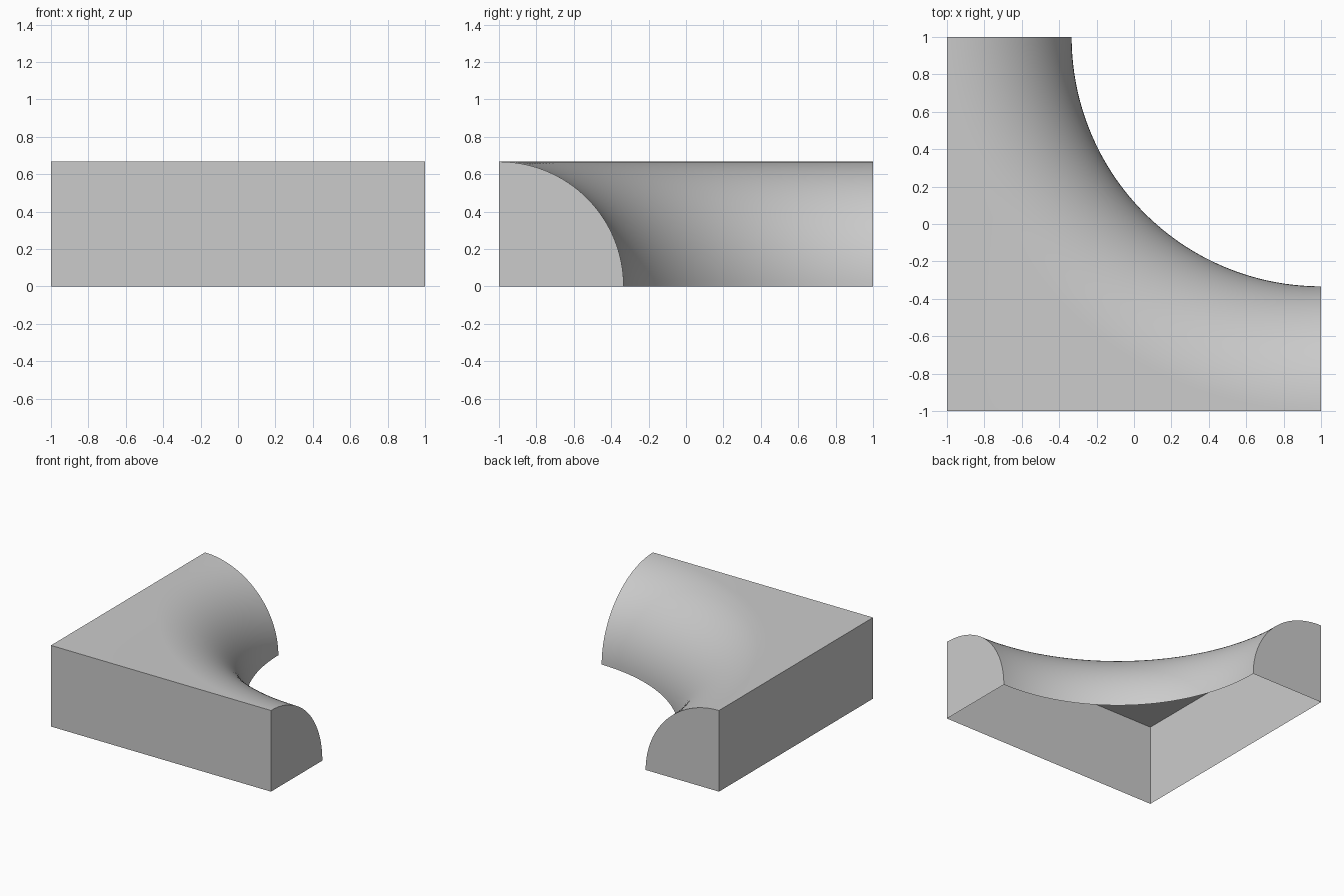
import bpy, bmesh
from math import sin, cos, pi

if "Cube" in bpy.data.objects:
    bpy.data.objects.remove(bpy.data.objects["Cube"])

H = 2 / 3              # height and radius of the quarter-round profile
CX, CY, R = 1, 1, 2    # sweep axis and outer sweep radius
SWEEP, PROF = 64, 32   # segments along the bend and across the profile

bm = bmesh.new()

# Quarter-round profile swept a quarter turn around the vertical axis
grid = []
for i in range(SWEEP + 1):
    a = pi + pi / 2 * i / SWEEP
    ring = []
    for j in range(PROF + 1):
        t = pi / 2 * j / PROF
        r = R - H * cos(t)
        ring.append(bm.verts.new((CX + r * cos(a), CY + r * sin(a), H * sin(t))))
    grid.append(ring)
for r0, r1 in zip(grid, grid[1:]):
    for j in range(PROF):
        bm.faces.new((r0[j], r1[j], r1[j + 1], r0[j + 1]))

# Flat top between the bend and the outer corner
corner_top = bm.verts.new((-1, -1, H))
corner_low = bm.verts.new((-1, -1, 0))
for r0, r1 in zip(grid, grid[1:]):
    bm.faces.new((r0[-1], r1[-1], corner_top))

# Quarter-round end caps and the two straight outer walls (underside is open)
for ring, foot in ((grid[0], (-1, 1, 0)), (grid[-1], (1, -1, 0))):
    low = bm.verts.new(foot)
    bm.faces.new([low] + ring)
    bm.faces.new((low, ring[-1], corner_top, corner_low))

bmesh.ops.recalc_face_normals(bm, faces=bm.faces)
mesh = bpy.data.meshes.new("inner_corner_slope")
bm.to_mesh(mesh)
bm.free()

obj = bpy.data.objects.new("inner_corner_slope", mesh)
bpy.context.collection.objects.link(obj)
bpy.context.view_layer.objects.active = obj
obj.select_set(True)
bpy.ops.object.shade_smooth_by_angle(angle=pi / 6)
